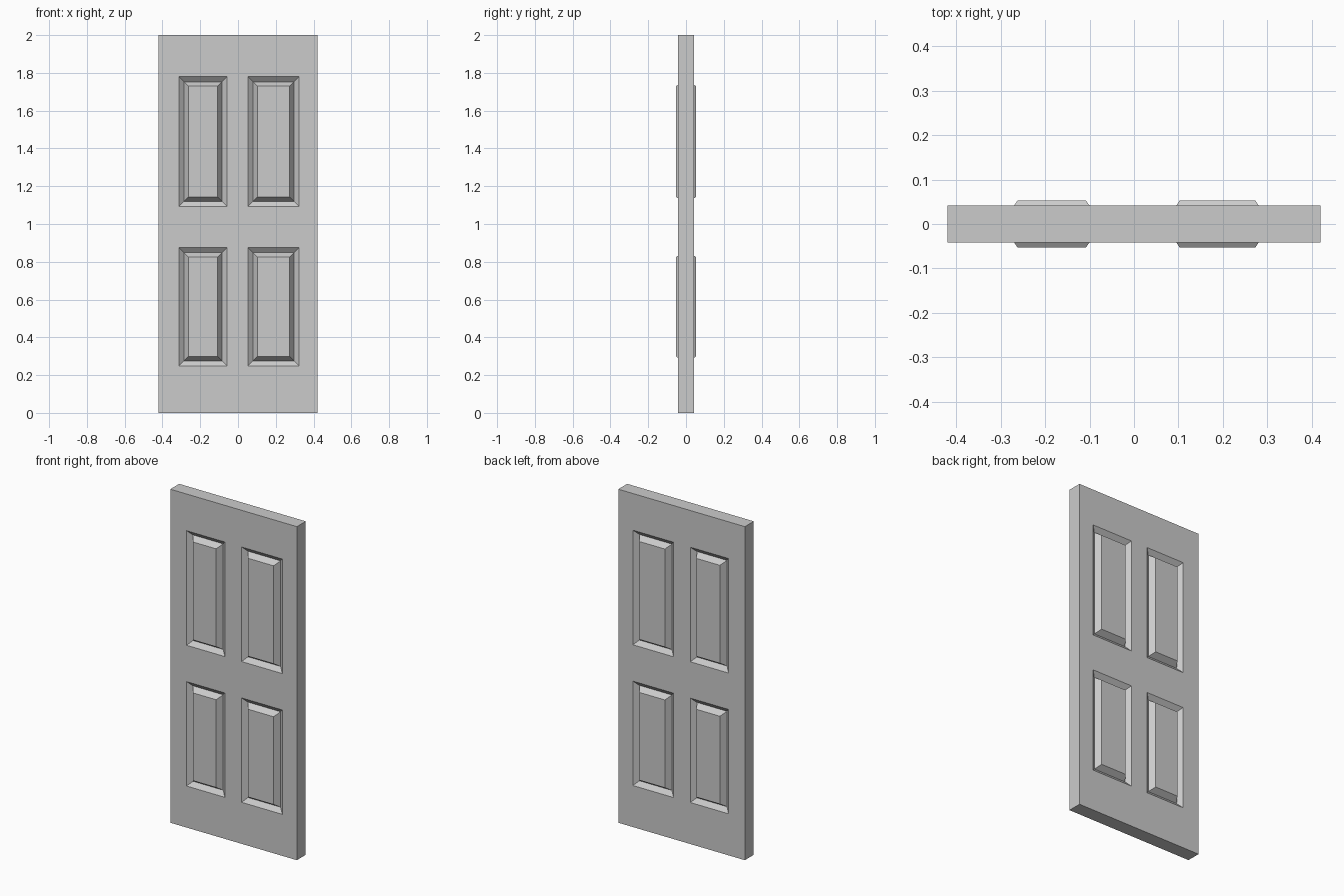
import bpy, bmesh

if "Cube" in bpy.data.objects:
    bpy.data.objects.remove(bpy.data.objects["Cube"])

HALF = 0.042      # half thickness of the slab
GROOVE = 0.019    # y of the groove bottom
RAISED = 0.053    # y of the raised panel face
XS = [-0.42, -0.312, -0.058, 0.053, 0.323, 0.42]
ZS = [0, 0.249, 0.875, 1.093, 1.78, 2]

bm = bmesh.new()


def quad(*pts):
    bm.faces.new([bm.verts.new(p) for p in pts])


def ring(x0, x1, z0, z1, inset, y):
    a, b, c, d = x0 + inset, x1 - inset, z0 + inset, z1 - inset
    return [(a, y, c), (b, y, c), (b, y, d), (a, y, d)]


# front and back: frame cells are flat, panel cells are V-grooved and raised
for s in (-1, 1):
    for i in range(5):
        for k in range(5):
            cell = (XS[i], XS[i + 1], ZS[k], ZS[k + 1])
            if i in (1, 3) and k in (1, 3):
                rings = [ring(*cell, 0, s * HALF),
                         ring(*cell, 0.027, s * GROOVE),
                         ring(*cell, 0.05, s * RAISED)]
                for a, b in zip(rings, rings[1:]):
                    for n in range(4):
                        m = (n + 1) % 4
                        quad(a[n], a[m], b[m], b[n])
                quad(*rings[-1])
            else:
                quad(*ring(*cell, 0, s * HALF))

# edges of the slab
for p, q in zip(XS, XS[1:]):
    for z in (ZS[0], ZS[-1]):
        quad((p, -HALF, z), (q, -HALF, z), (q, HALF, z), (p, HALF, z))
for p, q in zip(ZS, ZS[1:]):
    for x in (XS[0], XS[-1]):
        quad((x, -HALF, p), (x, HALF, p), (x, HALF, q), (x, -HALF, q))

bmesh.ops.remove_doubles(bm, verts=bm.verts[:], dist=1e-5)
bmesh.ops.recalc_face_normals(bm, faces=bm.faces[:])

# finished door
mesh = bpy.data.meshes.new("door_panel")
bm.to_mesh(mesh)
bm.free()
bpy.context.collection.objects.link(bpy.data.objects.new("door_panel", mesh))
